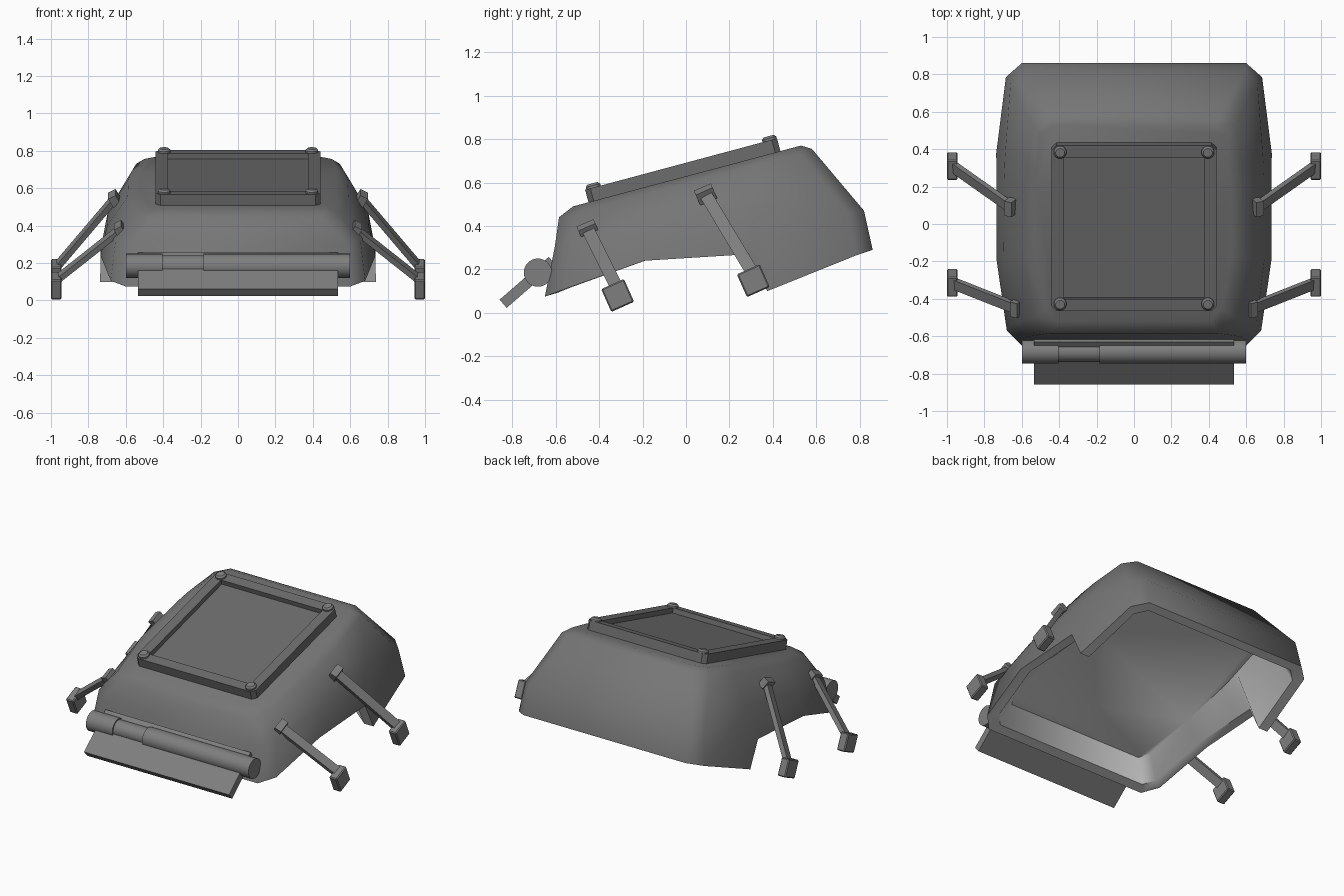
import bpy, bmesh, math
from mathutils import Matrix, Vector

if "Cube" in bpy.data.objects:
    bpy.data.objects.remove(bpy.data.objects["Cube"])

TILT = math.radians(15)
DECK = Matrix.Translation((0, 0, 0.629)) @ Matrix.Rotation(TILT, 4, 'X')


def grey(name, v):
    mat = bpy.data.materials.new(name)
    mat.diffuse_color = (v, v, v, 1)
    mat.use_nodes = True
    mat.node_tree.nodes["Principled BSDF"].inputs["Base Color"].default_value = mat.diffuse_color
    return mat


# Dark shell, darker deck panel, mid-grey fittings and a lighter underside
SHELL, PANEL = grey("shell_grey", .18), grey("panel_grey", .15)
METAL, UNDER = grey("fitting_grey", .21), grey("underside_grey", .55)


def finish(name, bm, bevel=0.0, smooth=None, mats=(METAL,)):
    bmesh.ops.recalc_face_normals(bm, faces=bm.faces)
    me = bpy.data.meshes.new(name)
    bm.to_mesh(me)
    bm.free()
    for mat in mats:
        me.materials.append(mat)
    ob = bpy.data.objects.new(name, me)
    bpy.context.collection.objects.link(ob)
    if smooth:
        bpy.ops.object.select_all(action='DESELECT')
        ob.select_set(True)
        bpy.context.view_layer.objects.active = ob
        bpy.ops.object.shade_smooth_by_angle(angle=math.radians(smooth))
    if bevel:
        m = ob.modifiers.new("bevel", 'BEVEL')
        m.width, m.segments = bevel, 1
    return ob


def box(name, matrix, size, bevel=0.0, mats=(METAL,)):
    bm = bmesh.new()
    bmesh.ops.create_cube(bm, size=1, matrix=matrix @ Matrix.Diagonal((*size, 1)))
    return finish(name, bm, bevel, None, mats)


def cylinder(name, matrix, r, depth, bevel=0.0):
    bm = bmesh.new()
    bmesh.ops.create_cone(bm, cap_ends=True, segments=32, radius1=r, radius2=r,
                          depth=depth, matrix=matrix)
    return finish(name, bm, bevel, 35)


# Body: each column runs rim, mid, shoulder, deck; front to back on the right
columns = [
    [(.60, -.65, .075), (.585, -.605, .30), (.45, -.585, .44), (.41, -.52, .49)],
    [(.68, -.57, .105), (.655, -.53, .32), (.54, -.50, .46), (.47, -.45, .509)],
    [(.735, -.19, .24), (.70, -.17, .40), (.59, -.17, .555), (.52, -.17, .584)],
    [(.735, .29, .27), (.695, .24, .48), (.585, .20, .65), (.52, .20, .682)],
    [(.737, .375, .10), (.69, .36, .49), (.575, .31, .68), (.52, .30, .709)],
    [(.685, .785, .265), (.66, .75, .45), (.545, .53, .73), (.50, .48, .757)],
    [(.60, .86, .29), (.585, .82, .47), (.46, .58, .755), (.43, .53, .77)],
]
# Hollow underside: inner rim edge, then the sloping ceiling outline
inner_rim = [(.56, -.59), (.62, -.53), (.67, -.18), (.67, .29), (.67, .375), (.625, .745), (.56, .805)]
ceiling = [(.50, -.555), (.54, -.49), (.555, -.16), (.56, .20), (.55, .31), (.52, .62), (.47, .68)]
for c, (rx, ry), (cx, cy) in zip(columns, inner_rim, ceiling):
    c[:0] = [(cx, cy, .39 + .266 * cy), (rx, ry, c[0][2] + .3 * (ry - c[0][1]))]
ring = columns + [[(-x, y, z) for x, y, z in c] for c in reversed(columns)]
bm = bmesh.new()
verts = [[bm.verts.new(p) for p in c] for c in ring]
for i, a in enumerate(verts):
    b = verts[(i + 1) % len(verts)]
    for k in range(5):
        f = bm.faces.new((a[k], b[k], b[k + 1], a[k + 1]))
        f.material_index = 1 if k < 2 else 0
bm.faces.new([c[0] for c in verts]).material_index = 1
bm.faces.new([c[5] for c in verts])
finish("body_shell", bm, smooth=48, mats=(SHELL, UNDER))

# Raised deck panel: sunk centre slab and a four-bar frame
box("deck_panel", DECK @ Matrix.Translation((0, -.0075, .003)), (.80, .83, .05), mats=(PANEL,))
for s in (-1, 1):
    box("panel_side_bar", DECK @ Matrix.Translation((s * .4075, -.0075, .02)),
        (.065, .785, .08), mats=(PANEL,))
    # end bars with chamfered outer corners
    bm = bmesh.new()
    y_in, y_out = -.0075 + s * .3925, -.0075 + s * .4575
    pts = [(-.44, y_in), (.44, y_in), (.44, y_out - s * .025), (.415, y_out),
           (-.415, y_out), (-.44, y_out - s * .025)]
    low, top = [[bm.verts.new(DECK @ Vector((x, y, z))) for x, y in pts] for z in (-.02, .06)]
    bm.faces.new(low)
    bm.faces.new(top)
    for i in range(6):
        j = (i + 1) % 6
        bm.faces.new((low[i], low[j], top[j], top[i]))
    finish("panel_end_bar", bm, mats=(PANEL,))

# Corner knobs
for sx in (-1, 1):
    for v in (-.425, .415):
        cylinder("panel_knob", DECK @ Matrix.Translation((sx * .395, v, .062)), .034, .036, .01)

# Front roller, with a narrower band, and its scoop plate
for x0, x1, r in ((-.6, -.405, .065), (-.405, -.185, .056), (-.185, .6, .065)):
    cylinder("front_roller", Matrix.Translation(((x0 + x1) / 2, -.682, .185))
             @ Matrix.Rotation(math.pi / 2, 4, 'Y'), r, x1 - x0)
box("scoop_plate", Matrix.Translation((0, -.729, .14)) @ Matrix.Rotation(math.radians(41), 4, 'X'),
    (1.07, .30, .05))

# Legs: hinge block, strut and foot pad, mirrored left and right
lean = Matrix.Rotation(math.radians(24), 4, 'X')
for label, hip, foot in (("front", (.63, -.45, .38), (.972, -.315, .08)),
                         ("rear", (.66, .09, .545), (.972, .31, .148))):
    for sx in (-1, 1):
        a = Vector((hip[0] * sx, *hip[1:]))
        b = Vector((foot[0] * sx, *foot[1:]))
        end = b + Vector((0, 0, .03))
        z = (end - a).normalized()
        x = (Vector((1, 0, 0)) - z * z.x).normalized()
        m = Matrix((x, z.cross(x), z)).transposed().to_4x4()
        box(label + "_strut", Matrix.Translation((a + end) / 2) @ m, (.03, .058, (end - a).length))
        box(label + "_hinge", Matrix.Translation(a) @ lean @ Matrix.Rotation(sx * .5, 4, 'Y'),
            (.045, .085, .06))
        box(label + "_foot", Matrix.Translation(b) @ lean, (.057, .115, .115), .006)
